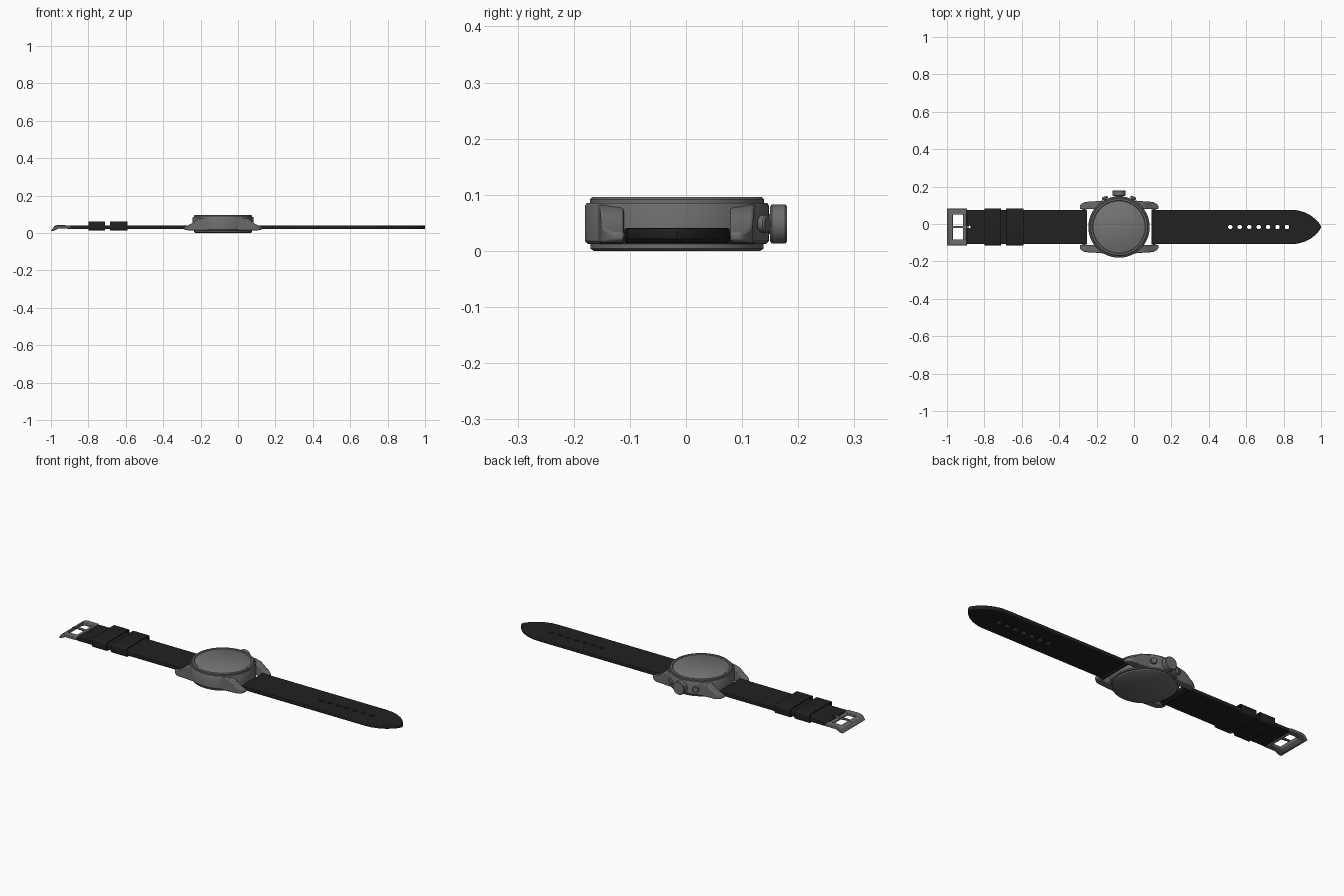
import bpy, bmesh, math
from math import pi, sin, cos

if "Cube" in bpy.data.objects:
    bpy.data.objects.remove(bpy.data.objects["Cube"])

CX, CY = -0.08, -0.016      # centre of the watch case


def material(name, v):
    m = bpy.data.materials.new(name)
    m.diffuse_color = (v, v, v, 1)
    m.use_nodes = True
    m.node_tree.nodes["Principled BSDF"].inputs["Base Color"].default_value = m.diffuse_color
    return m


METAL = material("grey_metal", 0.15)
GLASS = material("grey_glass", 0.175)
LEATHER = material("black_leather", 0.015)


def shade(o, angle=35):
    bpy.ops.object.select_all(action='DESELECT')
    o.select_set(True)
    bpy.context.view_layer.objects.active = o
    bpy.ops.object.shade_smooth_by_angle(angle=math.radians(angle))


def finish(name, bm, mat, loc=(0, 0, 0), rot=(0, 0, 0), bevel=0):
    bmesh.ops.recalc_face_normals(bm, faces=bm.faces)
    me = bpy.data.meshes.new(name)
    bm.to_mesh(me)
    bm.free()
    o = bpy.data.objects.new(name, me)
    bpy.context.collection.objects.link(o)
    o.location, o.rotation_euler = loc, rot
    me.materials.append(mat)
    if bevel:
        b = o.modifiers.new("bevel", 'BEVEL')
        b.width, b.segments, b.limit_method = bevel, 2, 'ANGLE'
    shade(o)
    return o


def loft(name, rings, mat, **kw):
    bm = bmesh.new()
    rows = [[bm.verts.new(p) for p in r] for r in rings]
    n = len(rows[0])
    for a, b in zip(rows, rows[1:]):
        for i in range(n):
            j = (i + 1) % n
            bm.faces.new((a[i], a[j], b[j], b[i]))
    bm.faces.new(rows[0])
    bm.faces.new(rows[-1])
    return finish(name, bm, mat, **kw)


def lathe(name, profile, mat, seg=96, **kw):
    rings = [[(r * cos(2 * pi * i / seg), r * sin(2 * pi * i / seg), z) for i in range(seg)]
             for r, z in profile]
    return loft(name, rings, mat, **kw)


def plate(name, outlines, half, bevel, mat, loc, rot=(0, 0, 0)):
    """Filled flat outline (later outlines are holes) with thickness."""
    cu = bpy.data.curves.new(name, 'CURVE')
    cu.dimensions, cu.fill_mode = '2D', 'BOTH'
    cu.extrude, cu.bevel_depth, cu.bevel_resolution = half - bevel, bevel, 2
    for pts in outlines:
        s = cu.splines.new('POLY')
        s.points.add(len(pts) - 1)
        for p, (x, y) in zip(s.points, pts):
            p.co = (x, y, 0, 1)
        s.use_cyclic_u = True
    o = bpy.data.objects.new(name, cu)
    bpy.context.collection.objects.link(o)
    o.location, o.rotation_euler = loc, rot
    cu.materials.append(mat)
    bpy.ops.object.select_all(action='DESELECT')
    o.select_set(True)
    bpy.context.view_layer.objects.active = o
    bpy.ops.object.convert(target='MESH')
    shade(bpy.context.view_layer.objects.active)


def circle(x, y, r, n=20):
    return [(x + r * cos(2 * pi * i / n), y + r * sin(2 * pi * i / n)) for i in range(n)]


def round_rect(hx, hy, r, n=5):
    pts = []
    for k, (sx, sy) in enumerate([(1, 1), (-1, 1), (-1, -1), (1, -1)]):
        for i in range(n + 1):
            a = (k + i / n) * pi / 2
            pts.append((sx * (hx - r) + r * cos(a), sy * (hy - r) + r * sin(a)))
    return pts


# Round case with back plate, bezel and recessed glass
lathe("case", [(.148, 0), (.154, .004), (.154, .012), (.160, .013), (.164, .018),
               (.164, .080), (.161, .085), (.155, .085), (.155, .092), (.151, .096),
               (.142, .096), (.139, .092)], METAL, loc=(CX, CY, 0))
lathe("glass", [(.138, .088), (.138, .093), (.135, .095)], GLASS, loc=(CX, CY, 0))

# Four lugs: (distance, inner y, outer y, bottom, top) along each lug
stations = [(.03, .09, .145, .013, .084), (.10, .093, .140, .013, .082),
            (.135, .095, .137, .013, .076), (.152, .095, .136, .013, .064),
            (.168, .095, .135, .013, .051), (.185, .095, .133, .014, .042),
            (.200, .095, .124, .016, .036), (.210, .095, .114, .019, .032)]
for sx in (-1, 1):
    for sy in (-1, 1):
        rings = [[(sx * u, sy * a, b), (sx * u, sy * c, b), (sx * u, sy * c, t), (sx * u, sy * a, t)]
                 for u, a, c, b, t in stations]
        loft("lug", rings, METAL, loc=(CX, CY, 0), bevel=.004)

# Crown and two angled pushers
lathe("crown", [(.018, .155), (.018, .166), (.031, .166), (.035, .169), (.035, .192),
                (.032, .196)], METAL, 48, loc=(CX, CY, .048), rot=(-pi / 2, 0, 0))
for s in (-1, 1):
    lathe("pusher", [(.009, .155), (.009, .166), (.014, .166), (.016, .169), (.016, .177),
                     (.013, .180)], METAL, 32, loc=(CX, CY, .048),
          rot=(-pi / 2, 0, s * math.radians(26)))

# Long strap with pointed tip and seven holes
W, E = .088, .004
half_tip = [(.84, W), (.875, W - .003), (.91, W - .013), (.945, W - .031),
            (.972, W - .053), (.990, W - .074)]
outline = [(.094 + E, W)] + half_tip + [(.996, 0)]
outline += [(x, -y) for x, y in reversed(half_tip)] + [(.094 + E, -W)]
holes = [circle(.515 + i * .0505, 0, .016) for i in range(7)]
plate("strap_long", [outline] + holes, .010, E, LEATHER, (0, CY, .030))

# Short strap with a slot for the buckle tongue
short = [(-.254, W), (-.891, W), (-.891, -W), (-.254, -W)]
plate("strap_short", [short, circle(-.880, 0, .011)], .010, E, LEATHER, (0, CY, .030))

# Rolled strap ends around the spring bars
for s in (-1, 1):
    x = CX + s * .187
    lathe("strap_roll", [(.011, -.094), (.0135, -.091), (.0135, .091), (.011, .094)], LEATHER, 24,
          loc=(x, CY, .0275), rot=(pi / 2, 0, 0))
    lathe("spring_bar", [(.005, -.10), (.005, .10)], METAL, 16,
          loc=(x, CY, .0275), rot=(pi / 2, 0, 0))

# Two keeper loops around the short strap
for x0, x1 in ((-.80, -.71), (-.685, -.59)):
    plate("keeper", [round_rect(.022, .097, .008), round_rect(.019, .094, .006)],
          (x1 - x0) / 2, .002, LEATHER, ((x0 + x1) / 2, CY, .037), (0, pi / 2, 0))


# Buckle: sloped front bar, side rails, hinge pin and tongue
def bar(name, profile, y0, y1, bevel=.003):
    loft(name, [[(x, y, z) for x, z in profile] for y in (y0, y1)], METAL,
         loc=(0, CY, 0), bevel=bevel)


front = [(-1, .011), (-.985, .033), (-.968, .039), (-.968, .024), (-.985, .012)]
rail = [(-1, .011), (-.985, .033), (-.965, .040), (-.897, .040), (-.892, .034),
        (-.895, .024), (-.960, .024), (-.985, .012)]
bar("buckle_bar", front, -.096, .096)
for s in (-1, 1):
    bar("buckle_rail", rail, s * .066, s * .099)
lathe("buckle_pin", [(.010, -.08), (.010, .08)], METAL, 24,
      loc=(-.905, CY, .030), rot=(pi / 2, 0, 0))
bar("buckle_tongue", [(-.985, .035), (-.968, .043), (-.885, .040), (-.885, .030),
                      (-.965, .036)], -.006, .006, .001)
